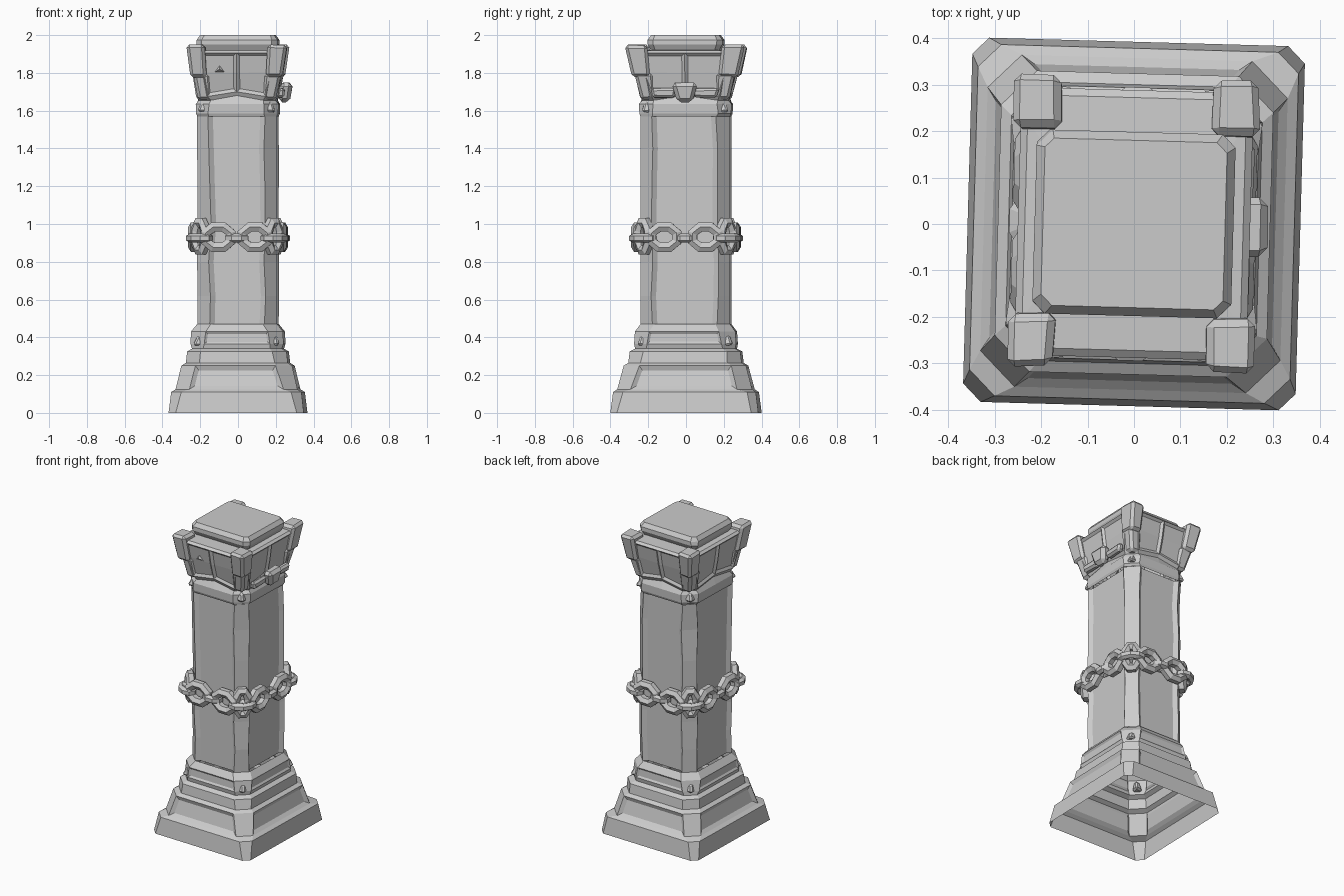
import bpy, bmesh, math, random
from mathutils import Matrix, Vector

random.seed(4)
if "Cube" in bpy.data.objects:
    bpy.data.objects.remove(bpy.data.objects["Cube"])

stone = bpy.data.materials.new("grey_stone")
stone.use_nodes = True
GREY = (0.6, 0.6, 0.6, 1)
stone.diffuse_color = GREY
stone.node_tree.nodes["Principled BSDF"].inputs["Base Color"].default_value = GREY

TWIST = Matrix.Rotation(math.radians(-1.6), 4, "Z")  # the whole pillar stands slightly turned


def finish(name, bm):
    bmesh.ops.recalc_face_normals(bm, faces=bm.faces)
    bm.transform(TWIST)
    mesh = bpy.data.meshes.new(name)
    bm.to_mesh(mesh)
    bm.free()
    mesh.materials.append(stone)
    obj = bpy.data.objects.new(name, mesh)
    bpy.context.collection.objects.link(obj)
    return obj


def ring(bm, z, hx, hy, cut, wear):
    """Chamfered rectangle with a midpoint on each long side."""
    pts = []
    for sx, sy in ((1, 1), (-1, 1), (-1, -1), (1, -1)):
        c = cut + random.uniform(-wear, wear)
        pair = [(sx * hx, sy * (hy - c)), (sx * (hx - c), sy * hy)]
        pts += pair if sx * sy > 0 else pair[::-1]
        pts.append((0, sy * hy) if sx == sy else (sx * hx, 0))
    # midpoints follow the corners: back, left side, front, right side
    return [bm.verts.new((x, y, z)) for x, y in pts]


def loft(name, profile, wear=0.006, cap=True):
    bm = bmesh.new()
    tiers, last = [], None
    for level in profile:
        now = ring(bm, *level, wear)
        if last:
            tiers.append([bm.faces.new((last[i], last[(i + 1) % 12], now[(i + 1) % 12], now[i]))
                          for i in range(12)])
        last = now
    if cap:
        bm.faces.new(last)
    bmesh.ops.recalc_face_normals(bm, faces=bm.faces)
    return bm, tiers


def sides(tier):
    """Faces of a tier that are not corner chamfers."""
    return [f for i, f in enumerate(tier) if i % 3]


def recess(bm, faces, rim, depth):
    bmesh.ops.inset_region(bm, faces=faces, thickness=rim, depth=-depth, use_even_offset=True)


# Stepped base, open underneath
bm, tiers = loft("base", [
    (0, .358, .392, .04), (.11, .345, .378, .05), (.125, .323, .357, .075),
    (.25, .293, .324, .08), (.265, .27, .3, .07), (.325, .263, .293, .07),
    (.34, .238, .265, .06), (.365, .246, .27, .075), (.43, .244, .266, .08),
    (.47, .212, .237, .07)], cap=False)
recess(bm, sides(tiers[2]), .022, .014)
recess(bm, sides(tiers[7]), .012, .008)
finish("stepped_base", bm)

# Shaft with long sunken panels and worn corner posts
levels = [.47, .62, .8, 1.0, 1.2, 1.4, 1.57]
bm, tiers = loft("shaft", [(z, .211, .237, .066) for z in levels], wear=.009, cap=False)
recess(bm, [f for t in tiers for f in sides(t)], .026, .018)
finish("shaft", bm)

# Collar and flared capital with paired panels
bm, tiers = loft("capital", [
    (1.57, .211, .237, .066), (1.585, .217, .243, .07), (1.635, .219, .245, .07),
    (1.655, .203, .228, .06), (1.675, .217, .24, .06), (1.8, .236, .268, .06),
    (1.905, .25, .288, .06), (1.918, .235, .272, .06), (1.922, .19, .17, .02)])
for v in bm.verts:
    if 1.65 < v.co.z < 1.69 and min(abs(v.co.x), abs(v.co.y)) < .01:
        v.co.z += .025
pairs = [f for i in (1, 2, 4, 5, 7, 8, 10, 11) for f in (tiers[4][i], tiers[5][i])]
halves = [[f for f in pairs if (f.calc_center_median().x > 0) == px
           and (f.calc_center_median().y > 0) == py
           and (abs(f.normal.x) > abs(f.normal.y)) == nx]
          for px in (0, 1) for py in (0, 1) for nx in (0, 1)]
for half in halves:
    recess(bm, half, .016, .012)
finish("capital", bm)

# Bevelled top plate
bm, _ = loft("plate", [(1.915, .195, .178, .025), (1.95, .214, .198, .03),
                       (1.975, .214, .198, .03), (2, .196, .18, .02)], wear=.004)
finish("top_plate", bm)


def block(name, bottom, top, size_low, size_high, bevel):
    """Tapered, bevelled stone block between two centre points."""
    bm = bmesh.new()
    bmesh.ops.create_cube(bm, size=1)
    for v in bm.verts:
        mid, size = (top, size_high) if v.co.z > 0 else (bottom, size_low)
        wob = Vector([random.uniform(-.005, .005) for _ in range(3)])
        wob.z = min(wob.z, 0)
        v.co = Vector((mid[0] + v.co.x * size[0], mid[1] + v.co.y * size[1], mid[2])) + wob
    bmesh.ops.bevel(bm, geom=bm.edges[:], offset=bevel, segments=1, affect="EDGES")
    return finish(name, bm)


# Horn stones at the four capital corners
for sx in (-1, 1):
    for sy in (-1, 1):
        tag = ("front" if sy < 0 else "back") + ("_left" if sx > 0 else "_right")
        block("horn_" + tag, (sx * .2, sy * .232, 1.78), (sx * .215, sy * .258, 1.95),
              (.085, .1), (.1, .115), .016)
        block("collar_chip_" + tag, (sx * .17, sy * .196, 1.66), (sx * .19, sy * .218, 1.8),
              (.07, .075), (.09, .1), .015)

# Carved boss on one side of the capital
block("boss", (.245, 0, 1.645), (.255, 0, 1.75), (.06, .08), (.065, .14), .02)
for sy in (-1, 1):
    block("boss_arm", (.23, sy * .11, 1.67), (.235, sy * .11, 1.72), (.04, .12), (.04, .14), .012)

# Small chipped peak in a front panel
bm = bmesh.new()
bmesh.ops.create_cone(bm, segments=3, radius1=.04, radius2=0, depth=.025,
                      matrix=Matrix.Translation((-.09, -.262, 1.82)) @ Matrix.Rotation(math.pi / 2, 4, "X"))
finish("panel_chip", bm)


def link(name, place, yaw, length, height, edge_on=False, tube=.024):
    """Angular chain link; long axis runs along the pillar face."""
    bm = bmesh.new()
    loops = []
    for i in range(8):
        a = math.tau * (i + .5) / 8
        out = Vector((math.cos(a), 0, math.sin(a)))
        mid = Vector((out.x * (length / 2 - tube), 0, out.z * (height / 2 - tube)))
        loops.append([bm.verts.new(mid + out * tube * math.cos(b) + Vector((0, tube * math.sin(b), 0)))
                      for b in [math.tau * (k + .5) / 6 for k in range(6)]])
    for i in range(8):
        p, q = loops[i], loops[(i + 1) % 8]
        for k in range(6):
            bm.faces.new((p[k], p[(k + 1) % 6], q[(k + 1) % 6], q[k]))
    roll = Matrix.Rotation(math.pi / 2 if edge_on else 0, 4, "X")
    bm.transform(Matrix.Translation(place) @ Matrix.Rotation(yaw, 4, "Z") @ roll)
    finish(name, bm)


# Chain wrapped round the shaft
Z = .925
for k in range(4):
    yaw = k * math.pi / 2
    turn = Matrix.Rotation(yaw, 4, "Z")
    dist, half = (.237, .211) if k % 2 == 0 else (.211, .237)
    for s in (-1, 1):
        link("face_link", turn @ Vector((s * half * .46, -dist - .02, Z + .005)), yaw, .205, .175, tube=.03)
        link("joining_link", turn @ Vector((s * half * .92, -dist - .004, Z)), yaw + s * .5,
             .15, .11, True)
    link("middle_link", turn @ Vector((0, -dist - .014, Z)), yaw, .14, .1, True)
    corner = turn @ Vector((half - .02, -dist + .02, Z + .01))
    link("corner_link", corner, yaw + math.pi / 4, .14, .215, tube=.03)

# Chipped wedges along the plinth and collar corners
for sx in (-1, 1):
    for sy in (-1, 1):
        for z, x, y in ((.36, .205, .228), (1.595, .182, .206)):
            block("corner_wedge", (sx * x, sy * y, z), (sx * (x - .01), sy * (y - .01), z + .05),
                  (.05, .05), (.03, .03), .01)
